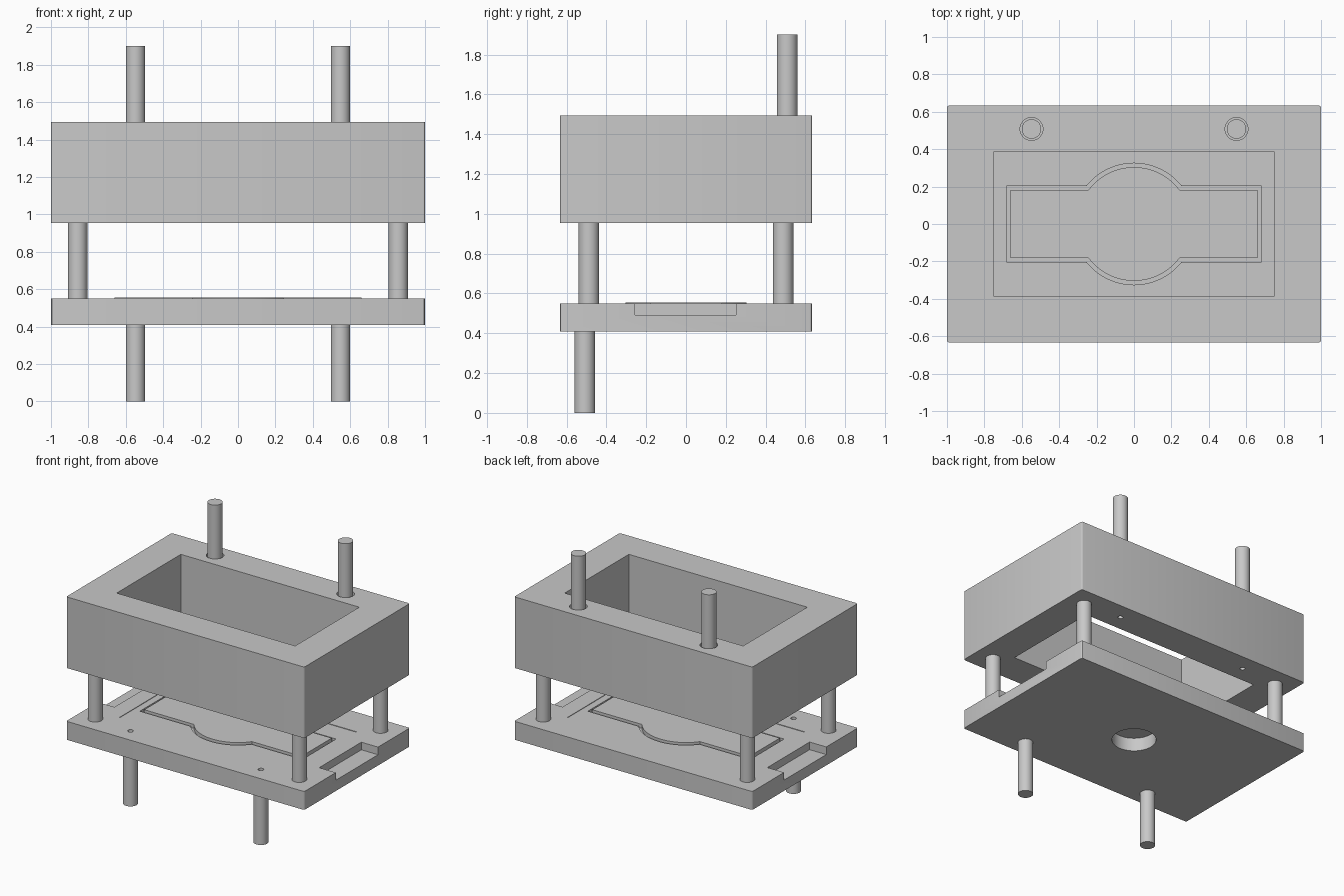
import bpy, bmesh, math

if "Cube" in bpy.data.objects:
    bpy.data.objects.remove(bpy.data.objects["Cube"])

steel = bpy.data.materials.new("plain_grey_steel")
steel.diffuse_color = (0.58, 0.58, 0.58, 1)
steel.use_nodes = True
steel.node_tree.nodes["Principled BSDF"].inputs["Base Color"].default_value = steel.diffuse_color


def prism(name, outline, z0, z1):
    """Extrude a closed xy outline from z0 to z1."""
    bm = bmesh.new()
    bottom = bm.faces.new([bm.verts.new((x, y, z0)) for x, y in outline])
    ext = bmesh.ops.extrude_face_region(bm, geom=[bottom])
    for v in ext["geom"]:
        if isinstance(v, bmesh.types.BMVert):
            v.co.z = z1
    bmesh.ops.recalc_face_normals(bm, faces=bm.faces)
    me = bpy.data.meshes.new(name)
    bm.to_mesh(me)
    bm.free()
    ob = bpy.data.objects.new(name, me)
    bpy.context.collection.objects.link(ob)
    me.materials.append(steel)
    return ob


def rect(x0, x1, y0, y1):
    return [(x0, y0), (x1, y0), (x1, y1), (x0, y1)]


def circle(x, y, r, n=48):
    return [(x + r * math.cos(2 * math.pi * i / n),
             y + r * math.sin(2 * math.pi * i / n)) for i in range(n)]


def bulged_rect(hx, hy, r, n=28):
    """Rectangle with a circular bulge in the middle of both long sides."""
    a = math.asin(hy / r)
    arc = [a + (math.pi - 2 * a) * i / n for i in range(n + 1)]
    upper = [(r * math.cos(t), r * math.sin(t)) for t in arc]
    half = [(hx, hy)] + upper + [(-hx, hy)]
    return half + [(-x, -y) for x, y in half]


def smooth(ob):
    bpy.ops.object.select_all(action='DESELECT')
    bpy.context.view_layer.objects.active = ob
    ob.select_set(True)
    bpy.ops.object.shade_smooth_by_angle(angle=math.radians(30))


def cut(ob, outline, z0, z1):
    cutter = prism("cutter", outline, z0, z1)
    mod = ob.modifiers.new("cut", 'BOOLEAN')
    mod.operation, mod.solver, mod.object = 'DIFFERENCE', 'EXACT', cutter
    bpy.context.view_layer.objects.active = ob
    bpy.ops.object.modifier_apply(modifier=mod.name)
    bpy.data.objects.remove(cutter)


def plate(name, z0, z1):
    """Rectangular plate with slightly rounded upright corners."""
    hx, hy, r = 1.0, 0.633, 0.012
    pts = []
    for k, (sx, sy) in enumerate([(1, 1), (-1, 1), (-1, -1), (1, -1)]):
        for i in range(4):
            t = math.pi / 2 * (k + i / 3)
            pts.append((sx * (hx - r) + r * math.cos(t),
                        sy * (hy - r) + r * math.sin(t)))
    return prism(name, pts, z0, z1)


BASE0, BASE1 = 0.41, 0.55
TOP0, TOP1 = 0.955, 1.495
PIN_X, PIN_Y = 0.548, 0.508

# Upper frame block: open centre, clearance bores and small screw holes
frame = plate("upper_frame", TOP0, TOP1)
cut(frame, rect(-0.75, 0.75, -0.385, 0.385), TOP0 - 0.1, TOP1 + 0.1)
for s in (-1, 1):
    cut(frame, circle(s * PIN_X, PIN_Y, 0.061), TOP0 + 0.1, TOP1 + 0.1)
    cut(frame, circle(s * PIN_X, PIN_Y, 0.018, 24), TOP0 - 0.1, TOP0 + 0.15)
smooth(frame)

# Base plate: shallow tray, bulged groove pocket, end notches, blind bore below
base = plate("base_plate", BASE0, BASE1)
cut(base, rect(-0.735, 0.735, -0.372, 0.372), BASE1 - 0.004, BASE1 + 0.1)
cut(base, bulged_rect(0.683, 0.202, 0.325), BASE1 - 0.025, BASE1 + 0.1)
cut(base, circle(0, 0, 0.152, 64), BASE0 - 0.1, BASE0 + 0.1)
for s in (-1, 1):
    xs = sorted((s * 0.86, s * 1.1))
    cut(base, rect(xs[0], xs[1], -0.255, 0.252), BASE1 - 0.058, BASE1 + 0.1)
    cut(base, circle(s * PIN_X, -PIN_Y, 0.02, 24), BASE1 - 0.05, BASE1 + 0.1)
smooth(base)

# Raised mould insert standing inside the groove
smooth(prism("mould_insert", bulged_rect(0.661, 0.181, 0.304),
             BASE1 - 0.026, BASE1 + 0.005))

for s, side in ((-1, "left"), (1, "right")):
    # Long pins rising from the frame and short pins below the base
    smooth(prism("upper_pin_" + side, circle(s * PIN_X, PIN_Y, 0.052),
                 TOP0 + 0.1, 1.9))
    smooth(prism("lower_pin_" + side, circle(s * PIN_X, -PIN_Y, 0.052),
                 0.0, BASE0 + 0.06))
    # Guide posts between base and frame
    for t, end in ((-1, "front"), (1, "back")):
        smooth(prism("guide_post_" + end + "_" + side,
                     circle(s * 0.857, t * 0.488, 0.052),
                     BASE1 - 0.03, TOP0 + 0.03))
